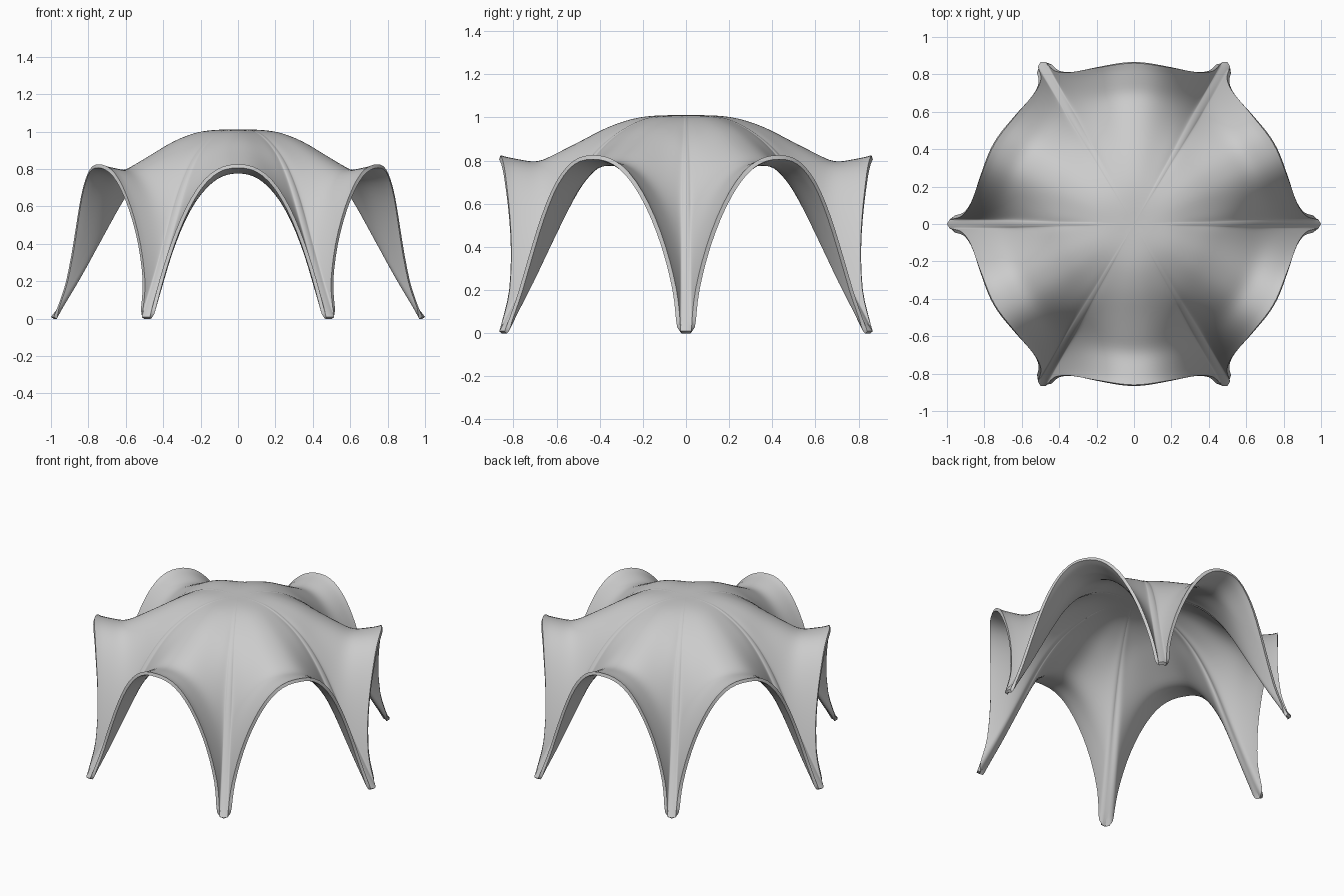
import bpy, bmesh, math
from mathutils import Vector

cube = bpy.data.objects.get("Cube")
if cube:
    bpy.data.objects.remove(cube, do_unlink=True)

TOP, FOOT_Z, ARCH_Z = 1.01, 0.009, 0.825
HALF_SPAN = 0.471
THICK = 0.02
RINGS, STEPS = 40, 40


def curve(points):
    """Smooth function through (x, y) points."""
    n = len(points)

    def slope(i):
        a, b = points[max(i - 1, 0)], points[min(i + 1, n - 1)]
        return (b[1] - a[1]) / (b[0] - a[0])

    def f(x):
        i = 0
        while i < n - 2 and x > points[i + 1][0]:
            i += 1
        (x0, y0), (x1, y1) = points[i], points[i + 1]
        h = x1 - x0
        s = min(max((x - x0) / h, 0), 1)
        return (y0 * (1 + 2 * s) * (1 - s) ** 2 + y1 * s * s * (3 - 2 * s)
                + h * slope(i) * s * (1 - s) ** 2 + h * slope(i + 1) * s * s * (s - 1))
    return f


# Heights along the valley of a leg and along the crown of an arch
leg_height = curve([(-0.2, 1.0), (0, TOP), (0.2, 1.0), (0.35, 0.94), (0.5, 0.83),
                    (0.63, 0.665), (0.76, 0.43), (0.88, 0.21), (1, FOOT_Z)])
arch_height = curve([(-0.2, 1.005), (0, TOP), (0.2, 1.003), (0.35, 0.96), (0.5, 0.885),
                     (0.6, 0.835), (0.69, 0.795), (0.76, 0.805), (0.86, ARCH_Z)])
# Distance of the arch rim from the centre, across half the span
rim_distance = curve([(-0.2, 0.835), (0, 0.86), (0.2, 0.835), (0.35, 0.81),
                      (0.42, 0.817), (0.45, 0.84), (HALF_SPAN, 0.866)])


def rim_points():
    """Outer rim, anticlockwise: six arches joined by six feet."""
    rim = []
    for k in range(6):
        a = math.radians(30 + 60 * k)
        out = Vector((math.cos(a), math.sin(a), 0))
        side = Vector((-out.y, out.x, 0))
        for i in range(STEPS + 1):
            t = HALF_SPAN * math.sin(math.pi * (i / STEPS - 0.5))
            s = abs(t)
            z = FOOT_Z + (ARCH_Z - FOOT_Z) * (1 - (s / HALF_SPAN) ** 2.4)
            rim.append(out * rim_distance(s) + side * t + Vector((0, 0, z)))
        b = a + math.radians(30)
        rim.append(Vector((math.cos(b), math.sin(b), FOOT_Z)))
    return rim


def shell_point(edge, v):
    """Point at fraction v between the centre and a rim point."""
    angle = math.degrees(math.atan2(edge.y, edge.x)) % 60
    w = min(angle, 60 - angle) / 30
    w = w * w * (3 - 2 * w)
    drop_leg = (TOP - leg_height(v)) / (TOP - FOOT_Z)
    drop_arch = (TOP - arch_height(v * 0.86)) / (TOP - ARCH_Z)
    drop = drop_leg + (drop_arch - drop_leg) * w
    return Vector((edge.x * v, edge.y * v, TOP - (TOP - edge.z) * drop))


# Vaulted shell surface
bm = bmesh.new()
rim = rim_points()
count = len(rim)
centre = bm.verts.new((0, 0, TOP))
rings = [[bm.verts.new(shell_point(e, r / RINGS)) for e in rim]
         for r in range(1, RINGS + 1)]
for j in range(count):
    k = (j + 1) % count
    bm.faces.new((centre, rings[0][j], rings[0][k]))
    for inner, outer in zip(rings, rings[1:]):
        bm.faces.new((inner[j], outer[j], outer[k], inner[k]))

# Soften the valleys, keeping the rim in place
inside = [v for ring in rings[4:-1] for v in ring]
for _ in range(6):
    bmesh.ops.smooth_vert(bm, verts=inside, factor=0.5,
                          use_axis_x=True, use_axis_y=True, use_axis_z=True)

mesh = bpy.data.meshes.new("canopy_shell")
bm.to_mesh(mesh)
bm.free()
shell = bpy.data.objects.new("canopy_shell", mesh)
bpy.context.collection.objects.link(shell)

# Plain grey material
grey = bpy.data.materials.new("light_grey")
grey.use_nodes = True
colour = (0.6, 0.6, 0.6, 1)
grey.diffuse_color = colour
grey.node_tree.nodes["Principled BSDF"].inputs["Base Color"].default_value = colour
mesh.materials.append(grey)

# Shell thickness and shading
for ob in bpy.context.selected_objects:
    ob.select_set(False)
bpy.context.view_layer.objects.active = shell
shell.select_set(True)
solid = shell.modifiers.new("thickness", 'SOLIDIFY')
solid.thickness = THICK
solid.offset = -1
bpy.ops.object.modifier_apply(modifier=solid.name)
bpy.ops.object.shade_smooth_by_angle(angle=math.radians(40))
